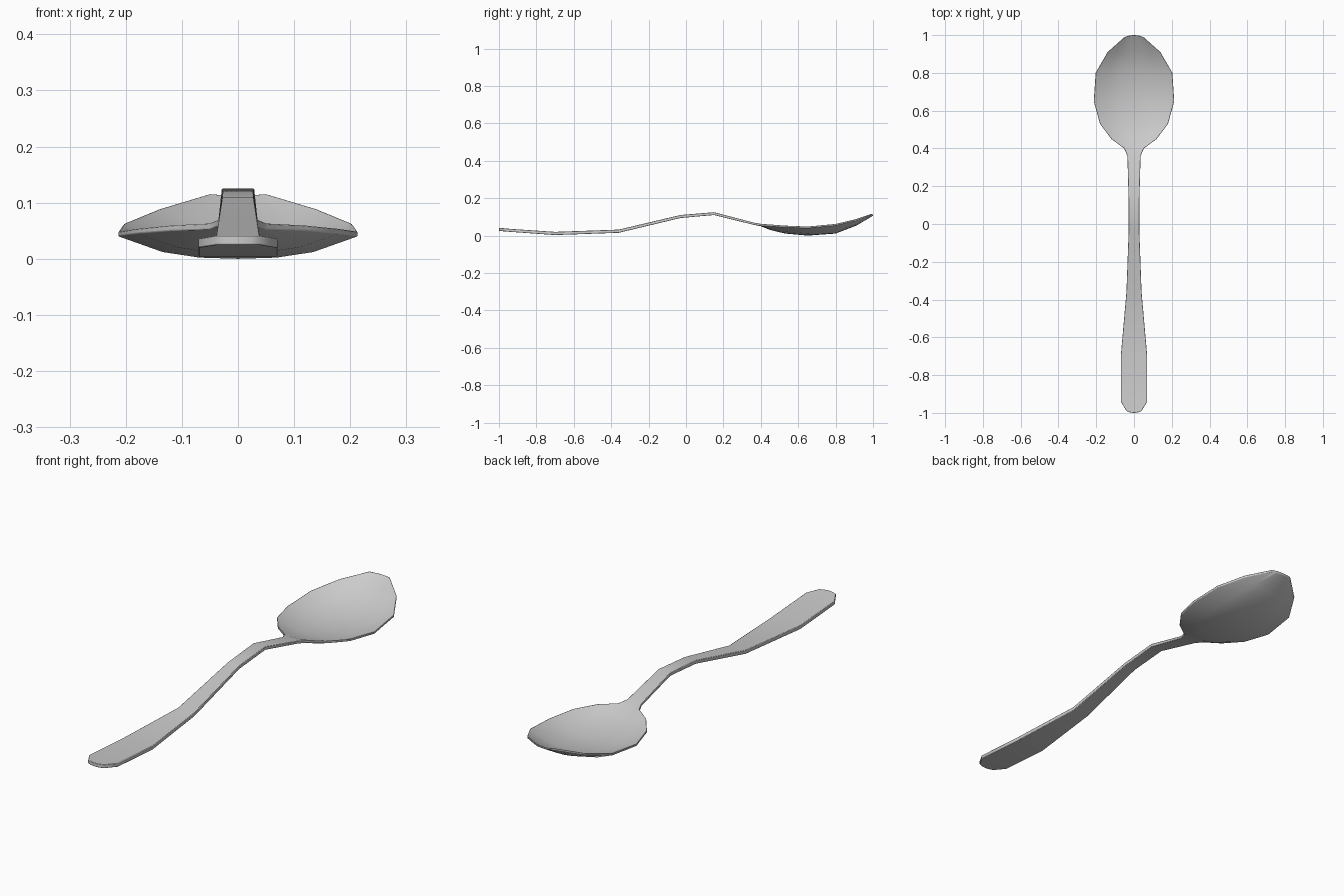
import bpy, bmesh

if "Cube" in bpy.data.objects:
    bpy.data.objects.remove(bpy.data.objects["Cube"])

# Stations along the spoon: y, half width, rim/top z, bowl depth, thickness, end bulge in y
STATIONS = [
    (-0.99, 0.040, 0.041, 0.000, 0.016, -0.01),
    (-0.94, 0.070, 0.036, 0.000, 0.016, 0),
    (-0.70, 0.070, 0.020, 0.000, 0.017, 0),
    (-0.36, 0.040, 0.032, 0.000, 0.017, 0),
    (-0.03, 0.028, 0.110, 0.000, 0.016, 0),
    (0.15, 0.029, 0.125, 0.000, 0.015, 0),
    (0.36, 0.035, 0.070, 0.000, 0.012, 0),
    (0.40, 0.052, 0.063, 0.002, 0.011, 0),
    (0.45, 0.120, 0.060, 0.020, 0.010, 0),
    (0.53, 0.180, 0.054, 0.034, 0.009, 0),
    (0.65, 0.213, 0.049, 0.040, 0.009, 0),
    (0.80, 0.203, 0.063, 0.043, 0.009, 0),
    (0.91, 0.140, 0.089, 0.027, 0.009, 0),
    (0.99, 0.050, 0.116, 0.002, 0.008, 0.01),
]
COLUMNS = [-1, -0.63, -0.32, 0, 0.32, 0.63, 1]

# Spoon: closed loops of top and underside points, lofted along y
bm = bmesh.new()
rings = []
for y, w, z, depth, t, bulge in STATIONS:
    top, under = [], []
    for f in COLUMNS:
        h = z - depth * (1 - abs(f) ** 2.6)
        yy = y + bulge * (1 - f * f)
        top.append(bm.verts.new((f * w, yy, h)))
        under.append(bm.verts.new((f * w, yy, h - t)))
    rings.append(top + under[::-1])

n = len(rings[0])
for a, b in zip(rings, rings[1:]):
    for i in range(n):
        j = (i + 1) % n
        bm.faces.new((a[i], a[j], b[j], b[i]))

# Handle end and bowl tip
for ring in (rings[0], rings[-1]):
    for i in range(len(COLUMNS) - 1):
        bm.faces.new((ring[i], ring[i + 1], ring[n - 2 - i], ring[n - 1 - i]))
bmesh.ops.recalc_face_normals(bm, faces=bm.faces)

low = min(v.co.z for v in bm.verts)
for v in bm.verts:
    v.co.z -= low

mesh = bpy.data.meshes.new("spoon")
bm.to_mesh(mesh)
bm.free()
spoon = bpy.data.objects.new("spoon", mesh)
bpy.context.collection.objects.link(spoon)

# Slightly softened rim
bevel = spoon.modifiers.new("rim_bevel", 'BEVEL')
bevel.width = 0.002
bevel.segments = 2
bevel.limit_method = 'ANGLE'
bevel.angle_limit = 0.9

bpy.context.view_layer.objects.active = spoon
spoon.select_set(True)
bpy.ops.object.shade_smooth_by_angle(angle=0.7)
